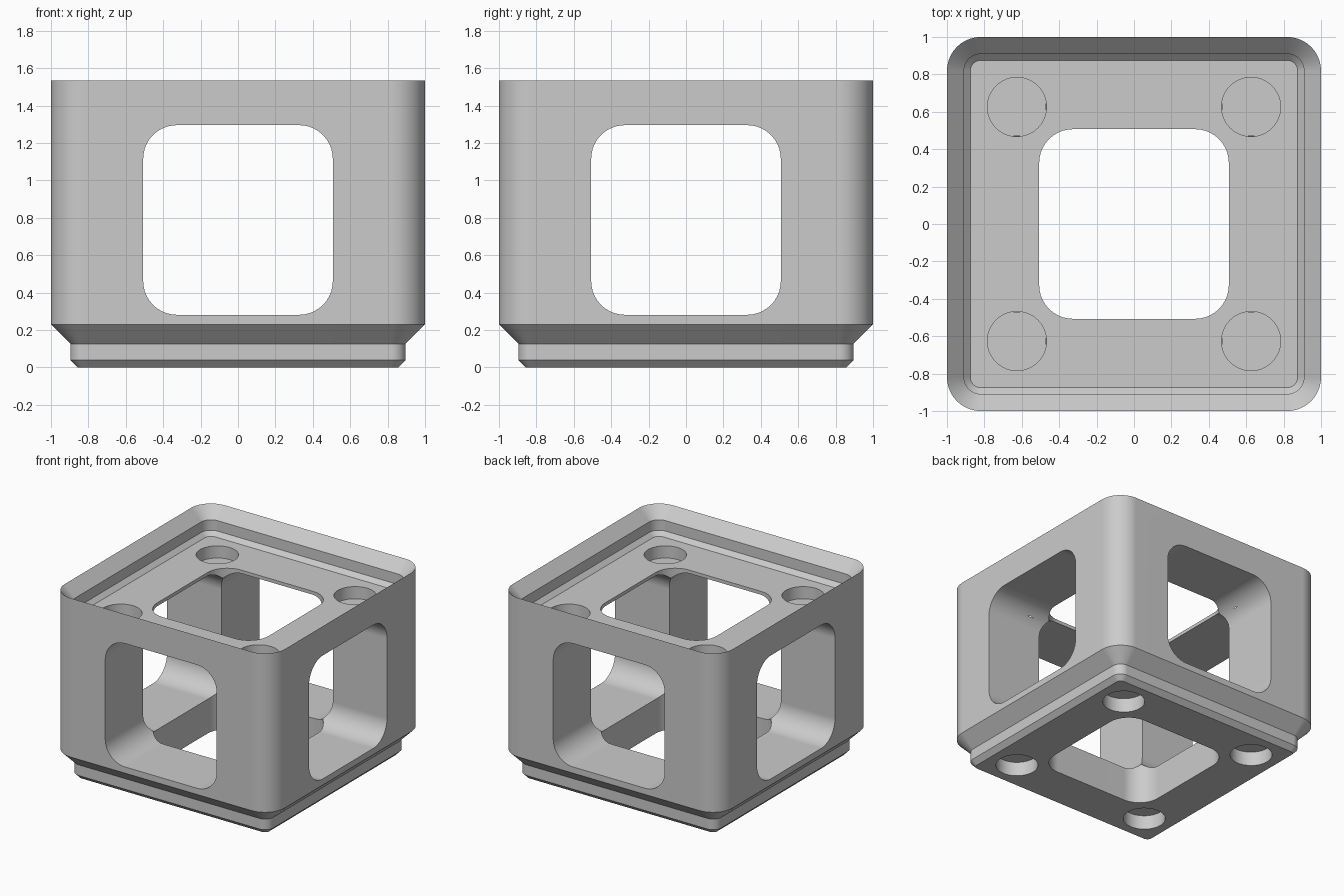
import bpy, bmesh, math

cube = bpy.data.objects.get("Cube")
if cube:
    bpy.data.objects.remove(cube, do_unlink=True)

grey = bpy.data.materials.new("plain grey")
grey.use_nodes = True
grey.diffuse_color = (0.6, 0.6, 0.6, 1)
grey.node_tree.nodes["Principled BSDF"].inputs["Base Color"].default_value = (0.6, 0.6, 0.6, 1)


def rounded_square(half, radius, steps=10):
    """Outline of a square with rounded corners, counter-clockwise."""
    points = []
    for quarter in range(4):
        sx = (1, -1, -1, 1)[quarter]
        sy = (1, 1, -1, -1)[quarter]
        for i in range(steps + 1):
            a = math.pi / 2 * (i if quarter % 2 == 0 else steps - i) / steps
            points.append((sx * (half - radius + radius * math.cos(a)),
                           sy * (half - radius + radius * math.sin(a))))
    return points


def circle(radius, steps=48):
    return [(radius * math.cos(math.tau * i / steps),
             radius * math.sin(math.tau * i / steps)) for i in range(steps)]


def loft(name, rings, place=lambda u, v, w: (u, v, w)):
    """Closed solid through a stack of (outline, level) rings."""
    bm = bmesh.new()
    loops = [[bm.verts.new(place(u, v, w)) for u, v in outline] for outline, w in rings]
    n = len(loops[0])
    for low, high in zip(loops, loops[1:]):
        for i in range(n):
            j = (i + 1) % n
            bm.faces.new((low[i], low[j], high[j], high[i]))
    bm.faces.new(loops[0][::-1])
    bm.faces.new(loops[-1])
    bmesh.ops.recalc_face_normals(bm, faces=bm.faces)
    mesh = bpy.data.meshes.new(name)
    bm.to_mesh(mesh)
    bm.free()
    mesh.materials.append(grey)
    obj = bpy.data.objects.new(name, mesh)
    bpy.context.collection.objects.link(obj)
    return obj


# Body: stepped foot, straight walls, then the stacking lip down to the recessed floor
FLOOR = 1.323
levels = [
    (0.0, 0.858, 0.039), (0.039, 0.896, 0.077), (0.126, 0.896, 0.077),
    (0.23, 1.0, 0.181), (1.535, 1.0, 0.181),
    (1.443, 0.909, 0.09), (1.357, 0.909, 0.09), (FLOOR, 0.875, 0.056),
]
body = loft("stacking_block", [(rounded_square(h, r), z) for z, h, r in levels])

# Rounded square tunnels along all three axes
MID = 0.788
window = rounded_square(0.507, 0.18)
tunnel = [(window, -1.5), (window, 1.5)]
cutters = [
    loft("window_cutter_front", tunnel, lambda u, v, w: (u, w, v + MID)),
    loft("window_cutter_side", tunnel, lambda u, v, w: (w, u, v + MID)),
    loft("window_cutter_top", tunnel, lambda u, v, w: (u, v, w + MID)),
]

# Round corner pockets in the recessed floor and in the underside
pocket = circle(0.158)
for x in (-0.626, 0.626):
    for y in (-0.626, 0.626):
        for low, high in ((-0.1, 0.116), (FLOOR - 0.1, FLOOR + 0.1)):
            cutters.append(loft("pocket_cutter", [(pocket, low), (pocket, high)],
                                lambda u, v, w, x=x, y=y: (u + x, v + y, w)))

bpy.ops.object.select_all(action='DESELECT')
body.select_set(True)
bpy.context.view_layer.objects.active = body
for cutter in cutters:
    cutter.hide_render = True
    cut = body.modifiers.new("cut", 'BOOLEAN')
    cut.operation = 'DIFFERENCE'
    cut.solver = 'EXACT'
    cut.object = cutter
    bpy.ops.object.modifier_apply(modifier=cut.name)
    bpy.data.objects.remove(cutter, do_unlink=True)

# Smooth rounded corners, crisp edges elsewhere
bpy.ops.object.shade_smooth_by_angle(angle=math.radians(25))
normals = body.modifiers.new("flat_face_normals", 'WEIGHTED_NORMAL')
normals.keep_sharp = True
